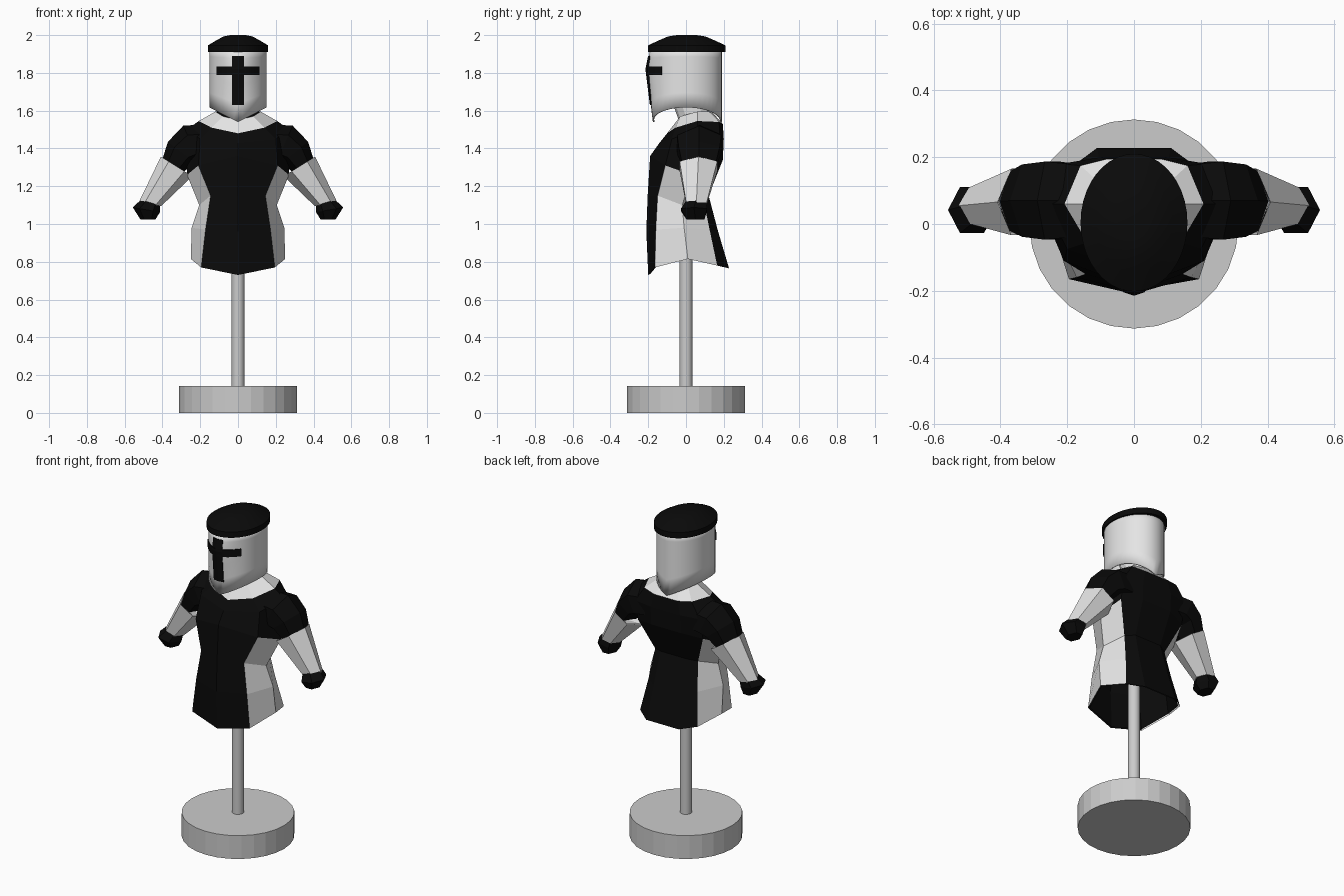
import bpy, bmesh, math
from mathutils import Vector

if "Cube" in bpy.data.objects:
    bpy.data.objects.remove(bpy.data.objects["Cube"])


def material(name, v):
    m = bpy.data.materials.new(name)
    m.diffuse_color = (v, v, v, 1)
    m.use_nodes = True
    m.node_tree.nodes["Principled BSDF"].inputs["Base Color"].default_value = m.diffuse_color
    return m


BLACK = material("black cloth", 0.003)
WHITE = material("pale grey", 0.78)
GREY = material("stand grey", 0.6)


def finish(name, bm, mats, smooth=None):
    bmesh.ops.recalc_face_normals(bm, faces=bm.faces)
    me = bpy.data.meshes.new(name)
    bm.to_mesh(me)
    bm.free()
    for m in mats:
        me.materials.append(m)
    ob = bpy.data.objects.new(name, me)
    bpy.context.collection.objects.link(ob)
    if smooth:
        bpy.ops.object.select_all(action='DESELECT')
        ob.select_set(True)
        bpy.context.view_layer.objects.active = ob
        bpy.ops.object.shade_smooth_by_angle(angle=math.radians(smooth))
    return ob


def loft(name, rings, mats, caps=(True, True), rule=None, smooth=None):
    """Skin equal-length closed rings; rule(strip, side) picks the material."""
    bm = bmesh.new()
    vs = [[bm.verts.new(p) for p in r] for r in rings]
    n = len(vs[0])
    for i in range(len(vs) - 1):
        for j in range(n):
            k = (j + 1) % n
            f = bm.faces.new((vs[i][j], vs[i][k], vs[i + 1][k], vs[i + 1][j]))
            if rule:
                f.material_index = rule(i, j)
    if caps[0]:
        bm.faces.new(vs[0])
    if caps[1]:
        bm.faces.new(vs[-1])
    return finish(name, bm, mats, smooth)


def ellipse(rx, ry, z, n, cy=0.0):
    return [(rx * math.cos(2 * math.pi * i / n), cy + ry * math.sin(2 * math.pi * i / n), z)
            for i in range(n)]


# Stand
loft("stand_base", [ellipse(.313, .313, z, 28) for z in (0, .143)], [GREY])
loft("stand_pole", [ellipse(.034, .034, z, 14) for z in (.143, 1.45)], [GREY], smooth=40)

# Tunic: right half of each ring from front centre round to the back
halves = [
    [(0, -.2, .73), (.195, -.165, .77), (.25, .01, .815), (.195, .165, .78), (.11, .228, .765)],
    [(0, -.21, .96), (.172, -.16, .97), (.245, -.01, .98), (.165, .125, .97), (.1, .17, .96)],
    [(0, -.203, 1.15), (.145, -.15, 1.15), (.205, -.02, 1.1), (.145, .09, 1.14), (.09, .12, 1.15)],
    [(0, -.19, 1.36), (.21, -.11, 1.31), (.27, .03, 1.26), (.22, .15, 1.32), (.1, .195, 1.34)],
    [(0, -.14, 1.43), (.2, -.075, 1.45), (.27, .06, 1.5), (.22, .18, 1.45), (.1, .2, 1.45)],
    [(0, -.1, 1.48), (.14, -.055, 1.51), (.208, .06, 1.545), (.16, .175, 1.54), (.08, .195, 1.53)],
    [(0, -.04, 1.55), (.08, -.03, 1.57), (.12, .06, 1.595), (.1, .12, 1.595), (.05, .14, 1.59)],
]


def full(h):
    return h + [(-x, y, z) for x, y, z in h[:0:-1]]


rings = [full(h) for h in halves]
loft("tunic", rings, [BLACK, WHITE], (False, True),
     lambda i, j: int(i == 5 or (i < 3 and j in (1, 2, 6, 7))))
# Dark lining inside the open hem
loft("tunic_lining", [[(x * .96, y * .96, z + .002) for x, y, z in r] for r in rings[:3]],
     [BLACK], (False, True))
# Neck up into the helmet
loft("neck", [ellipse(.075, .085, 1.54, 12, .05), ellipse(.08, .1, 1.72, 12, .0)], [WHITE])


# Arms: six-sided rings (x, y, z, half width, half depth, tilt in degrees)
def tube(specs, s):
    out = []
    for x, y, z, w, d, tilt in specs:
        t = math.radians(tilt)
        u = Vector((math.cos(t), 0, math.sin(t)))
        ring = []
        for k in range(6):
            a = k * math.pi / 3
            p = Vector((x, y, z)) + u * (w * math.cos(a)) + Vector((0, d * math.sin(a), 0))
            ring.append((s * p.x, p.y, p.z))
        out.append(ring)
    return out


for side, s in (("right", 1), ("left", -1)):
    loft(side + "_sleeve", tube([(.13, .07, 1.43, .1, .12, 85),
                                 (.245, .07, 1.42, .11, .135, 66),
                                 (.3, .07, 1.38, .09, .125, 38),
                                 (.347, .068, 1.3, .064, .1, 22)], s), [BLACK])
    loft(side + "_forearm", tube([(.325, .066, 1.305, .098, .115, 32),
                                  (.466, .055, 1.105, .06, .062, 10)], s),
         [WHITE], (False, True))
    loft(side + "_forearm_lining", tube([(.33, .066, 1.299, .09, .106, 32),
                                         (.36, .066, 1.262, .02, .02, 32)], s),
         [WHITE], (False, True))
    loft(side + "_hand", tube([(.46, .055, 1.118, .05, .06, 20),
                               (.485, .042, 1.075, .073, .08, 10),
                               (.477, .05, 1.025, .04, .055, 0)], s), [BLACK])


# Helmet: oval shell with a creased face and pointed lower edge
def ridge(z):
    if z > 1.82:
        return .022 * (1.93 - z) / .11
    return .022 - .035 * (1.82 - z) / .28


def face_y(x, z):
    return -.188 * math.sqrt(max(0, 1 - (x / .152) ** 2)) - ridge(z) * max(0, 1 - abs(x) / .1)


def helmet_ring(t):
    pts = []
    for x, y, _ in ellipse(.152, .19, 0, 40):
        low = 1.617 - .077 * (1 - abs(x) / .152)
        z = low + (1.93 - low) * t
        pts.append((x, face_y(x, z) if y < -.001 else y, z))
    return pts


shell = loft("helmet", [helmet_ring(t) for t in (0, .25, .5, .72, .86, 1)], [WHITE],
             (False, False), smooth=35)
sol = shell.modifiers.new("thickness", 'SOLIDIFY')
sol.thickness = .008


# Visor cross: thin strips that follow the helmet face
def strip(name, xs, zs):
    bm = bmesh.new()
    g = [[bm.verts.new((x, face_y(x, z) - .002, z)) for x in xs] for z in zs]
    for a, b in zip(g, g[1:]):
        for i in range(len(xs) - 1):
            bm.faces.new((a[i], a[i + 1], b[i + 1], b[i]))
    ob = finish(name, bm, [BLACK])
    m = ob.modifiers.new("thickness", 'SOLIDIFY')
    m.thickness = .006
    m.offset = 0


strip("visor_upright", (-.032, 0, .032), (1.63, 1.72, 1.82, 1.89))
strip("visor_slot", [-.112 + .014 * i for i in range(17)], (1.79, 1.835))

# Flat cap on top
loft("helmet_cap", [ellipse(.16 * k, .206 * k, z, 40, .004) for k, z in
                    ((1, 1.91), (1, 1.945), (.72, 1.972), (.48, 1.993), (.25, 2.0))],
     [BLACK], smooth=25)
